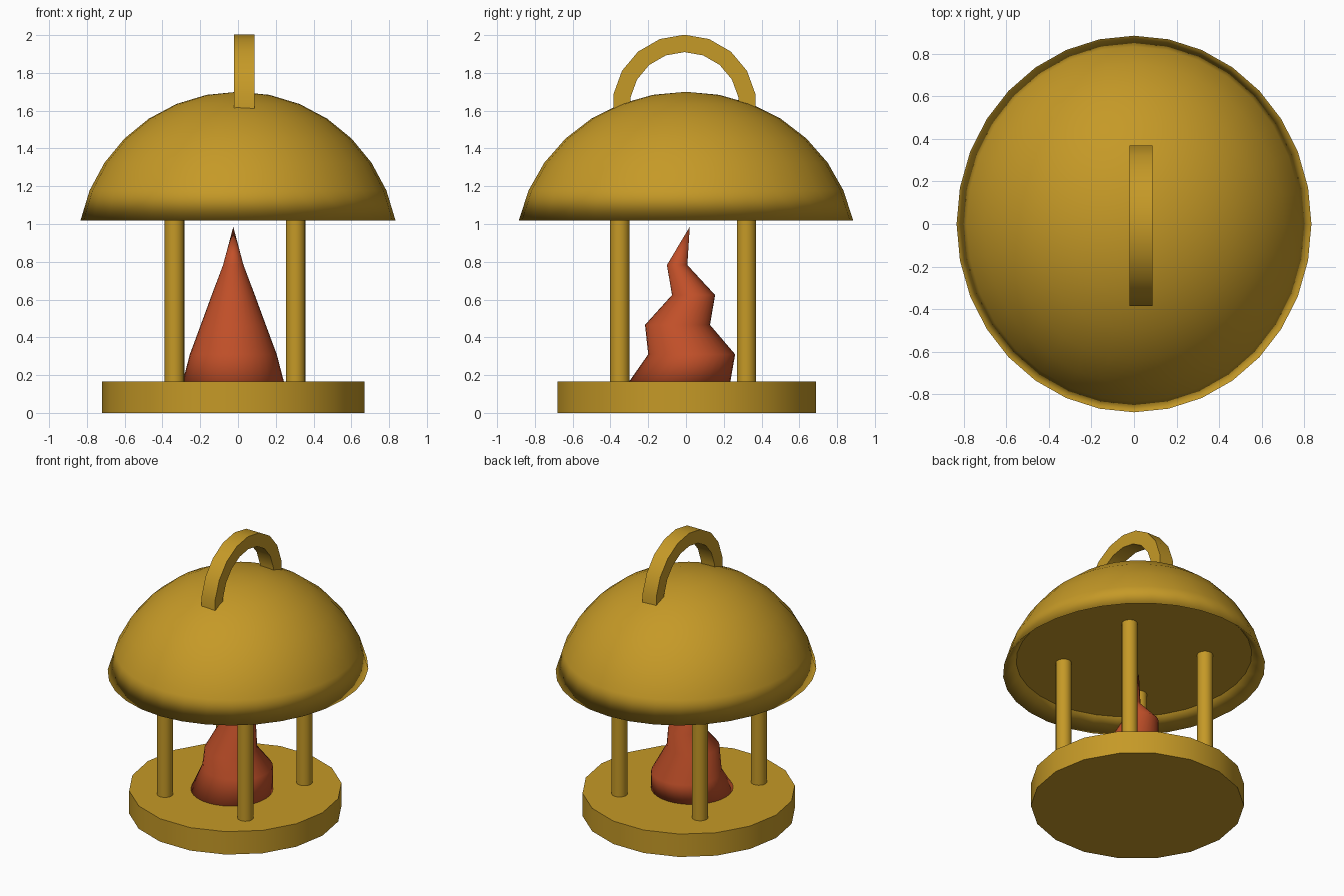
import bpy, bmesh, math

if "Cube" in bpy.data.objects:
    bpy.data.objects.remove(bpy.data.objects["Cube"])


def material(name, rgb):
    m = bpy.data.materials.new(name)
    m.diffuse_color = (*rgb, 1)
    m.use_nodes = True
    m.node_tree.nodes["Principled BSDF"].inputs["Base Color"].default_value = m.diffuse_color
    return m


GOLD = material("gold", (0.56, 0.32, 0.02))
FLAME = material("flame red", (0.54, 0.08, 0.022))


def finish(bm, name, mat, sharp=None):
    """Turn a bmesh into a smooth object; edges above `sharp` degrees stay hard."""
    bmesh.ops.recalc_face_normals(bm, faces=bm.faces)
    me = bpy.data.meshes.new(name)
    bm.to_mesh(me)
    bm.free()
    me.materials.append(mat)
    me.shade_smooth()
    if sharp:
        me.set_sharp_from_angle(angle=math.radians(sharp))
    ob = bpy.data.objects.new(name, me)
    bpy.context.collection.objects.link(ob)
    return ob


def stack(name, rings, sides, mat, sharp=None):
    """Loft elliptical rings (cx, cy, z, rx, ry); zero radius makes a tip."""
    bm = bmesh.new()
    loops = []
    for cx, cy, z, rx, ry in rings:
        if rx == 0:
            loops.append([bm.verts.new((cx, cy, z))] * sides)
            continue
        loops.append([bm.verts.new((cx + rx * math.cos(2 * math.pi * i / sides),
                                    cy + ry * math.sin(2 * math.pi * i / sides), z))
                      for i in range(sides)])
    for a, b in zip(loops, loops[1:]):
        for i in range(sides):
            j = (i + 1) % sides
            bm.faces.new(list(dict.fromkeys((a[i], a[j], b[j], b[i]))))
    for loop in (loops[0], loops[-1]):
        if loop[0] is not loop[1]:
            bm.faces.new(loop)
    return finish(bm, name, mat, sharp)


# base plate
stack("base", [(-0.025, 0.005, z, 0.695, 0.695) for z in (0, 0.165)], 18, GOLD, 35)

# four pillars
for side, x in (("left", -0.336), ("right", 0.305)):
    for end, y in (("front", -0.35), ("back", 0.32)):
        stack(f"{end}_{side}_pillar",
              [(x, y, z, 0.052, 0.052) for z in (0.15, 1.14)], 18, GOLD, 35)

# dome roof: part of an ellipsoid, tapered inner lip and recessed ceiling
rings = [(0, 0, 1.70, 0, 0)]
for k in range(1, 8):
    a = math.radians(11.25 * k)
    rings.append((0, 0, 0.855 + 0.845 * math.cos(a),
                  0.85 * math.sin(a), 0.902 * math.sin(a)))
rings.append((0, 0, 1.11, 0.75, 0.795))
dome = stack("dome_roof", rings, 32, GOLD)
# ceiling is flat, with a hard border
ceiling = max(dome.data.polygons, key=lambda p: len(p.vertices))
ceiling.use_smooth = False

# arched handle on top
bm = bmesh.new()
sections = []
arc = [(math.radians(a), 0) for a in range(10, 171, 20)]
for a, drop in [(arc[0][0], 0.13)] + arc + [(arc[-1][0], 0.13)]:
    sections.append([bm.verts.new((x, -0.008 + r * math.cos(a),
                                   (1.62 + r * math.sin(a)) if not drop else 1.57))
                     for x, r in ((-0.021, 0.29), (0.087, 0.29), (0.087, 0.382), (-0.021, 0.382))])
for a, b in zip(sections, sections[1:]):
    for i in range(4):
        j = (i + 1) % 4
        bm.faces.new((a[i], a[j], b[j], b[i]))
bm.faces.new(sections[0])
bm.faces.new(sections[-1])
finish(bm, "handle", GOLD, 35)

# wavering flame: shrinking rings shifted forward and back
flame = [(-0.04, 0.15, 0.272), (0.03, 0.31, 0.23), (-0.045, 0.466, 0.172),
         (0.04, 0.624, 0.114), (-0.047, 0.783, 0.054), (0.02, 0.985, 0)]
stack("flame", [(-0.025, y, z, r, r) for y, z, r in flame], 32, FLAME)
